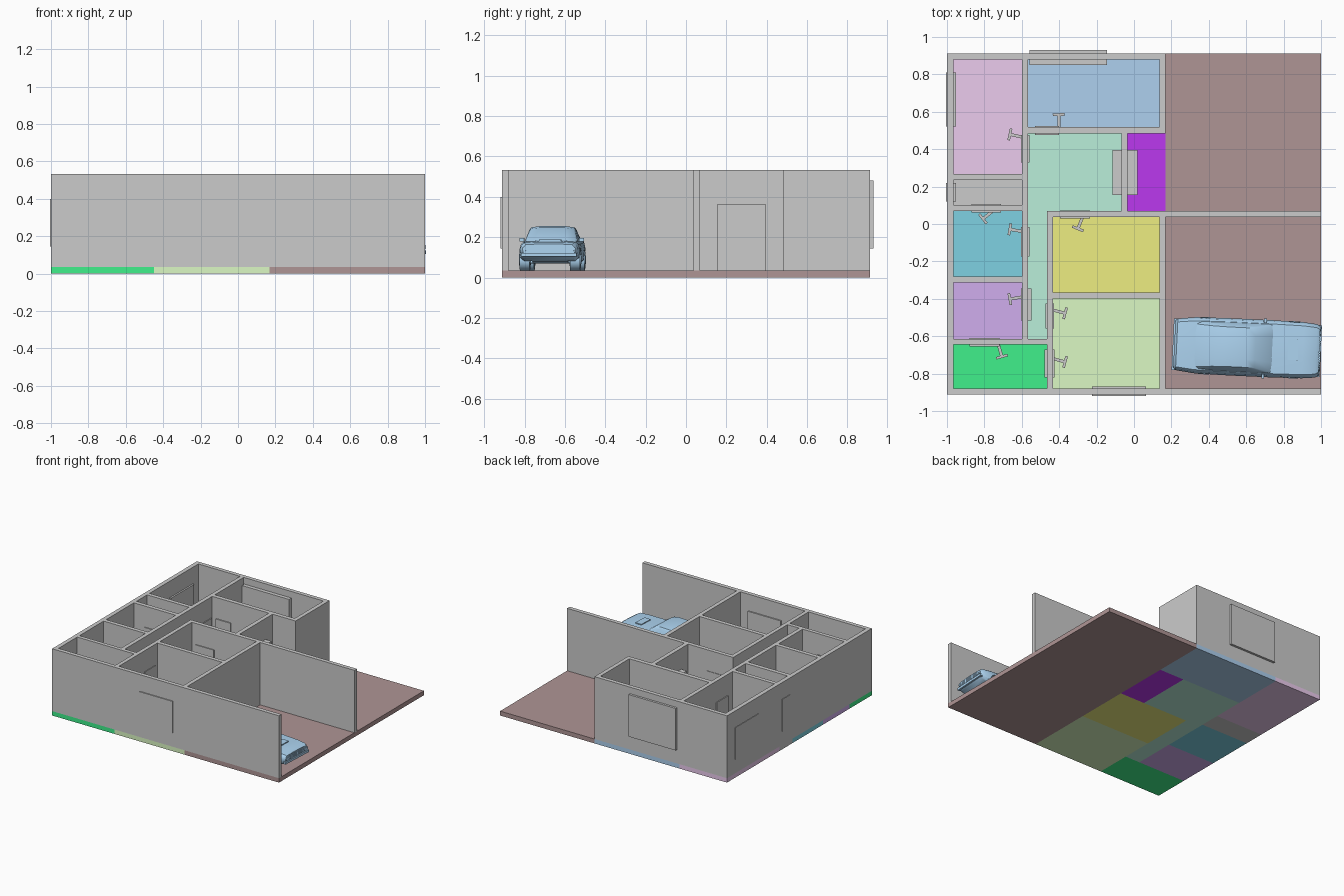
import bpy, bmesh, math
from mathutils import Matrix, Vector

if "Cube" in bpy.data.objects:
    bpy.data.objects.remove(bpy.data.objects["Cube"])

FLOOR, TOP = 0.035, 0.532


def material(name, rgb):
    m = bpy.data.materials.new(name)
    m.diffuse_color = (*rgb, 1)
    m.use_nodes = True
    m.node_tree.nodes["Principled BSDF"].inputs["Base Color"].default_value = m.diffuse_color
    return m


def finish(bm, name, mat=None, matrix=None):
    bmesh.ops.recalc_face_normals(bm, faces=bm.faces)
    me = bpy.data.meshes.new(name)
    bm.to_mesh(me)
    bm.free()
    ob = bpy.data.objects.new(name, me)
    bpy.context.collection.objects.link(ob)
    if mat:
        me.materials.append(mat)
    if matrix:
        ob.matrix_world = matrix
    return ob


def add_box(bm, x0, x1, y0, y1, z0, z1, m=Matrix()):
    s = Matrix.Diagonal((x1 - x0, y1 - y0, z1 - z0, 1))
    t = Matrix.Translation(((x0 + x1) / 2, (y0 + y1) / 2, (z0 + z1) / 2))
    bmesh.ops.create_cube(bm, size=1, matrix=m @ t @ s)


def box(name, *dims, mat=None, matrix=None):
    bm = bmesh.new()
    add_box(bm, *dims)
    return finish(bm, name, mat, matrix)


def smooth(ob, deg=35):
    bpy.ops.object.select_all(action='DESELECT')
    ob.select_set(True)
    bpy.context.view_layer.objects.active = ob
    bpy.ops.object.shade_smooth_by_angle(angle=math.radians(deg))


# Coloured floor slabs, one per room: name, colour, rectangles
floors = [
    ("bedroom_floor", (.83, .60, .85), [(-1, -.58, .25, .912)]),
    ("living_floor", (.42, .63, .86), [(-.58, .169, .5, .912)]),
    ("closet_floor", (.75, .75, .75), [(-1, -.58, .085, .25)]),
    ("bath_floor", (.21, .64, .76), [(-1, -.58, -.295, .085)]),
    ("study_floor", (.63, .42, .85), [(-1, -.58, -.63, -.295)]),
    ("hall_floor", (.49, .86, .70), [(-.58, -.05, .053, .5), (-.58, -.45, -.63, .053)]),
    ("porch_floor", (.50, .04, .86), [(-.05, .169, .053, .5)]),
    ("dining_floor", (.85, .85, .22), [(-.45, .169, -.38, .053)]),
    ("front_room_floor", (.71, .94, .55), [(-.45, .169, -.912, -.38)]),
    ("corner_room_floor", (.05, .87, .26), [(-1, -.45, -.912, -.63)]),
    ("carport_floor", (.43, .30, .30), [(.169, 1, -.912, .912)]),
]
for name, rgb, rects in floors:
    bm = bmesh.new()
    for r in rects:
        add_box(bm, *r, 0, FLOOR)
    finish(bm, name, material(name + "_colour", rgb))

# Walls: outer shell, inner partitions, carport screens
walls = {
    "left_wall": (-1, -.966, -.88, .88),
    "back_wall": (-1, .169, .88, .912),
    "front_wall": (-1, 1, -.912, -.88),
    "right_wall_rear": (.137, .169, .518, .88),
    "right_wall_front": (.137, .169, -.88, .037),
    "living_wall": (-.566, .169, .484, .518),
    "porch_wall": (-.067, -.034, .069, .484),
    "carport_wall": (-.464, 1, .037, .069),
    "hall_left_wall": (-.598, -.566, -.615, .88),
    "hall_right_wall": (-.464, -.433, -.88, .037),
    "bedroom_wall": (-.966, -.598, .235, .267),
    "closet_wall": (-.966, -.598, .069, .102),
    "bath_wall": (-.966, -.598, -.312, -.28),
    "corner_wall": (-.966, -.464, -.645, -.615),
    "dining_wall": (-.433, .137, -.397, -.365),
}
for name, r in walls.items():
    box(name, *r, FLOOR, TOP)

# Windows and the wide entry door
box("front_window", -.225, .065, -.92, -.87, .145, .4)
box("back_window", -.56, -.145, .85, .93, .145, .48)
box("bedroom_window", -1.004, -.953, .52, .81, .145, .4)
box("closet_window", -1.004, -.953, .12, .22, .145, .4)
box("entry_door", -.115, .02, .155, .395, FLOOR, .365)

# Room doors: panel rectangle, handle foot, handle direction in degrees
doors = [
    ((-.53, -.40, .475, .524), (-.40, .518), 92),
    ((-.604, -.56, .33, .475), (-.598, .465), 168),
    ((-.87, -.71, .062, .108), (-.755, .069), 218),
    ((-.604, -.56, -.175, -.015), (-.598, -.04), 170),
    ((-.604, -.549, -.515, -.345), (-.598, -.39), 190),
    ((-.88, -.72, -.655, -.61), (-.725, -.645), 286),
    ((-.474, -.428, -.56, -.425), (-.433, -.46), -15),
    ((-.479, -.424, -.82, -.67), (-.433, -.72), -15),
    ((-.395, -.235, .03, .073), (-.275, .037), 248),
]
for i, (r, foot, deg) in enumerate(doors):
    box(f"room_door_{i + 1}", *r, FLOOR, .365)
    m = Matrix.Translation((*foot, .2)) @ Matrix.Rotation(math.radians(deg), 4, 'Z')
    bm = bmesh.new()
    add_box(bm, -.01, .07, -.008, .008, -.01, .01)
    add_box(bm, .06, .074, -.032, .032, -.01, .01)
    finish(bm, f"door_handle_{i + 1}", None, m)

# Car, modelled nose towards +x and parked slightly skewed
CAR = Matrix.Translation((.603, -.661, FLOOR)) @ Matrix.Rotation(math.radians(-2.7), 4, 'Z')
blue = material("car_blue", (.42, .66, .88))


def loft(name, rings):
    bm = bmesh.new()
    loops = [[bm.verts.new(p) for p in ring] for ring in rings]
    for a, b in zip(loops, loops[1:]):
        for i in range(len(a)):
            j = (i + 1) % len(a)
            bm.faces.new((a[i], a[j], b[j], b[i]))
    bm.faces.new(loops[0])
    bm.faces.new(loops[-1][::-1])
    return finish(bm, name, blue, CAR)


def ring(x, half):
    return [(x, y, z) for y, z in half] + [(x, -y, z) for y, z in reversed(half)]


# Body: station x, half width, underside, top
stations = [(-.388, .125, .075, .13), (-.375, .138, .06, .148), (-.28, .15, .045, .155),
            (-.1, .153, .035, .147), (.13, .153, .035, .145), (.3, .15, .045, .142),
            (.37, .143, .06, .138), (.388, .132, .075, .128)]
body = loft("car_body", [ring(x, [(w * .85, b), (w * .97, b + .015), (w, (b + t) / 2 + .01),
                                  (w * .95, t - .012), (w * .87, t), (w * .3, t + .004)])
                         for x, w, b, t in stations])

# Cabin: raked screen, rounded roof, fastback
cabin = [(-.29, .115, .152), (-.18, .108, .203), (-.1, .106, .219),
         (0, .106, .22), (.045, .106, .212), (.137, .122, .148)]
roof = loft("car_cabin", [ring(x, [(.135, .135), (w + .01, max(.14, t - .02)), (w, t - .006), (w * .6, t)])
                          for x, w, t in cabin])

# Wheels with arches cut from the body
bm = bmesh.new()
cut = bmesh.new()
for x in (-.225, .25):
    for s in (-1, 1):
        m = Matrix.Translation((x, s * .125, .053)) @ Matrix.Rotation(math.pi / 2, 4, 'X')
        for r, d in ((.053, .05), (.03, .056)):
            bmesh.ops.create_cone(bm, cap_ends=True, segments=28, radius1=r, radius2=r, depth=d, matrix=m)
        bmesh.ops.create_cone(cut, cap_ends=True, segments=28, radius1=.062, radius2=.062,
                              depth=.075, matrix=m)
wheels = finish(bm, "car_wheels", blue, CAR)
cutter = finish(cut, "wheel_arch_cutter", None, CAR)
cutter.hide_render = True
cutter.hide_viewport = True
mod = body.modifiers.new("arches", 'BOOLEAN')
mod.operation, mod.object, mod.solver = 'DIFFERENCE', cutter, 'EXACT'
for ob in (body, roof, wheels):
    smooth(ob)

# Bumpers, grille bars, hood scoop, mirrors
for name, x0, x1 in (("front_bumper", .375, .396), ("rear_bumper", -.396, -.375)):
    box(name, x0, x1, -.138, .138, .07, .088, mat=blue, matrix=CAR)
bm = bmesh.new()
for k in range(13):
    y = (k - 6) * .013
    add_box(bm, .38, .392, y - .003, y + .003, .094, .124)
finish(bm, "grille_bars", blue, CAR)
box("hood_scoop", .22, .275, -.055, .055, .14, .154, mat=blue, matrix=CAR)
bm = bmesh.new()
for s in (-1, 1):
    for y in (.095, .119):
        m = Matrix.Translation((.386, s * y, .108)) @ Matrix.Rotation(math.pi / 2, 4, 'Y')
        bmesh.ops.create_cone(bm, cap_ends=True, segments=16, radius1=.011, radius2=.011, depth=.014, matrix=m)
finish(bm, "headlights", blue, CAR)
bm = bmesh.new()
for s in (-1, 1):
    add_box(bm, .085, .1, s * .148 - .012, s * .148 + .012, .145, .16)
finish(bm, "wing_mirrors", blue, CAR)
